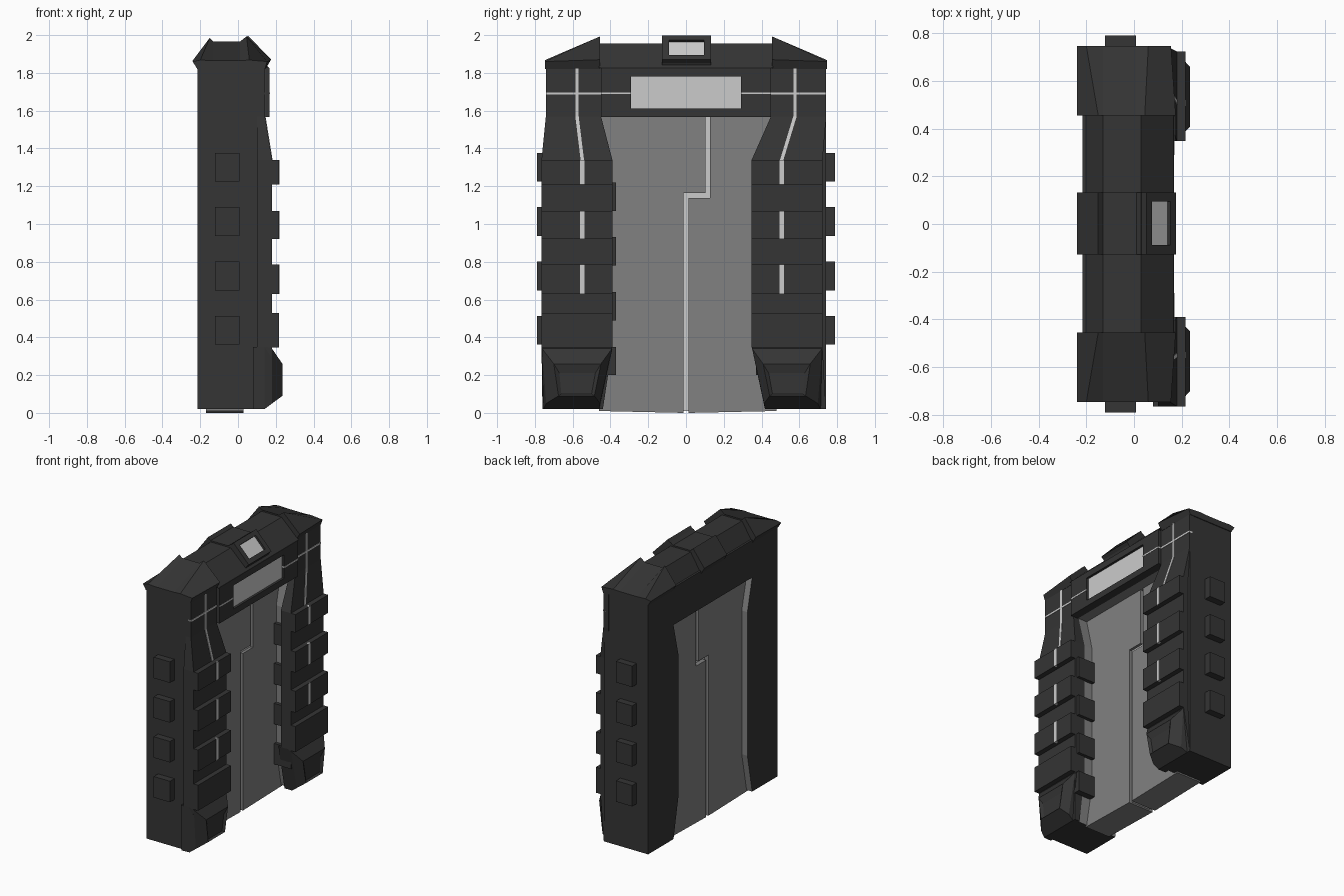
import bpy, bmesh
from math import radians
from mathutils import Matrix, Vector

if "Cube" in bpy.data.objects:
    bpy.data.objects.remove(bpy.data.objects["Cube"])


def mat(name, v):
    m = bpy.data.materials.new(name)
    m.diffuse_color = (v, v, v, 1)
    m.use_nodes = True
    m.node_tree.nodes["Principled BSDF"].inputs["Base Color"].default_value = m.diffuse_color
    return m


DARK = mat("dark_metal", 0.035)
GREY = mat("door_grey", 0.22)
LIGHT = mat("light_panel", 0.7)


def loft(name, rings, m, inner=None):
    """Skin a list of equal-length rings and cap both ends; inner = side faces given the grey slot."""
    bm = bmesh.new()
    vs = [[bm.verts.new(p) for p in r] for r in rings]
    n = len(rings[0])
    bm.faces.new(vs[0])
    bm.faces.new(vs[-1])
    for a, b in zip(vs, vs[1:]):
        for i in range(n):
            j = (i + 1) % n
            f = bm.faces.new((a[i], a[j], b[j], b[i]))
            if inner and i in inner:
                f.material_index = 1
    bmesh.ops.recalc_face_normals(bm, faces=bm.faces)
    me = bpy.data.meshes.new(name)
    bm.to_mesh(me)
    bm.free()
    ob = bpy.data.objects.new(name, me)
    bpy.context.collection.objects.link(ob)
    me.materials.append(m)
    me.materials.append(GREY)
    return ob


def prism_x(name, yz, x0, x1, m, inner=None):
    return loft(name, [[(x, y, z) for y, z in yz] for x in (x0, x1)], m, inner)


def box(name, x, y, z, m):
    return prism_x(name, [(y[0], z[0]), (y[1], z[0]), (y[1], z[1]), (y[0], z[1])], x[0], x[1], m)


def bezel(name, depth, oy, oz, iy, iz, m, mtx):
    """Four-sided picture frame in local yz, placed by a matrix."""
    bars = [((-oy, oy), (iz, oz)), ((-oy, oy), (-oz, -iz)),
            ((-oy, -iy), (-iz, iz)), ((iy, oy), (-iz, iz))]
    for k, (y, z) in enumerate(bars):
        box(f"{name}_{k}", (-depth, 0), y, z, m).matrix_world = mtx


# Main door frame with a shaped opening
inner = [(.45, .02), (.395, .3), (.395, 1.34), (.45, 1.57)]
outline = ([(-.74, .02), (-.74, 1.84), (.74, 1.84), (.74, .02)] + inner
           + [(-y, z) for y, z in reversed(inner)])
prism_x("door_frame", outline, -.215, .14, DARK, inner=range(4, 11))

# Two interlocking door leaves with a light seam set between them
g = .013
prism_x("door_leaf_left", [(-.46, 0.01), (-g, 0), (-g, 1.15 + g), (.115 - g, 1.15 + g),
                           (.115 - g, 1.59), (-.46, 1.59)], -.17, .03, GREY)
prism_x("door_leaf_right", [(.48, 0.01), (g, 0), (g, 1.15 - g), (.115 + g, 1.15 - g),
                            (.115 + g, 1.59), (.48, 1.59)], -.17, .03, GREY)
prism_x("door_seam", [(-g, 0.01), (g, 0.01), (g, 1.15 - g), (.115 + g, 1.15 - g), (.115 + g, 1.57),
                      (.115 - g, 1.57), (.115 - g, 1.15 + g), (-g, 1.15 + g)], -.14, .01, LIGHT)

# Lintel with recessed light panel
bezel("lintel_bezel", .06, .45, .13, .29, .085, DARK, Matrix.Translation((.167, 0, 1.697)))
box("lintel_light", (.1, .15), (-.3, .3), (1.6, 1.79), LIGHT)

RIDGES = [(1.21, 1.34), (.92, 1.07), (.63, .785), (.345, .53)]
for s, side, d in ((-1, "left", .02), (1, "right", -.022)):
    def Y(v, k=1):
        return s * (v + d * k)

    # Pillar facing that thickens toward the middle
    rows = [(1.83, .143, .45, .742, 0), (1.57, .143, .45, .742, 0), (1.34, .18, .37, .745, 1),
            (.35, .18, .37, .745, 1), (.02, .14, .44, .74, 0)]
    loft(f"pillar_face_{side}",
         [[(.1, Y(a, k), z), (x, Y(a, k), z), (x, Y(b, k), z), (.1, Y(b, k), z)]
          for z, x, a, b, k in rows], DARK)

    # Raised ridges, ridge lights, inner lugs, outer knobs
    for i, (z0, z1) in enumerate(RIDGES):
        box(f"ridge_{side}_{i}", (.16, .216), sorted((Y(.37), Y(.745))), (z0, z1), DARK)
        if i < 3:
            box(f"ridge_light_{side}_{i}", (.2, .219), sorted((Y(.517), Y(.541))), (z0, z1), LIGHT)
        zl = 1.07 - i * .29
        box(f"jamb_lug_{side}_{i}", (.02, .165), sorted((s * .37, s * .43)), (zl, zl + .15), DARK)
        zk = 1.225 - i * .288
        box(f"side_knob_{side}_{i}", (-.122, .008), sorted((s * .72, s * .79)), (zk, zk + .152), DARK)

    # Chunky foot tapering out to a flat pad
    def foot_ring(x, z0, z1, a0, a1, b0, b1):
        return [(x, Y(a0), z0), (x, Y(b0), z0), (x, Y(b1), z1), (x, Y(a1), z1)]
    loft(f"foot_{side}", [foot_ring(.08, .02, .35, .44, .37, .74, .745),
                          foot_ring(.14, .02, .35, .44, .37, .735, .745),
                          foot_ring(.18, .05, .34, .435, .372, .72, .742),
                          foot_ring(.235, .09, .26, .465, .43, .655, .68),
                          foot_ring(.222, .1, .21, .48, .46, .64, .65)], DARK)

    # Thin light lines on the pillar top
    path = [(1.83, .143, s * .577), (1.57, .143, s * .577), (1.34, .18, Y(.529))]
    loft(f"pillar_line_{side}",
         [[(x - .02, y - .009, z), (x + .003, y - .009, z), (x + .003, y + .009, z), (x - .02, y + .009, z)]
          for z, x, y in path], LIGHT)
    box(f"cross_line_{side}", (.12, .146), sorted((s * .45, s * .742)), (1.685, 1.697), LIGHT)
    box(f"lintel_line_{side}", (.15, .169), sorted((s * .29, s * .45)), (1.687, 1.697), LIGHT)

    # Corner roof cap sloping down to the outer side
    hi = [(-.215, 1.82), (-.24, 1.865), (-.15, 1.985), (-.13, 1.965), (.01, 1.965),
          (.045, 1.993), (.175, 1.87), (.145, 1.82)]
    lo = [(-.215, 1.82), (-.24, 1.86), (-.2, 1.868), (-.13, 1.865), (.01, 1.865),
          (.06, 1.868), (.155, 1.86), (.142, 1.82)]
    loft(f"corner_cap_{side}", [[(x, s * .455, z) for x, z in hi],
                                [(x, s * .746, z) for x, z in lo]], DARK)

# Roof between the caps
roof = [(-.213, 1.82), (-.13, 1.955), (.03, 1.955), (.167, 1.825)]
loft("roof", [[(x, y, z) for x, z in roof] for y in (-.46, .46)], DARK)

# Central cap carrying a tilted lamp
mid = [(-.215, 1.82), (-.24, 1.865), (-.15, 1.985), (-.13, 1.965), (.01, 1.965),
       (.03, 1.98), (.158, 1.855), (.14, 1.82)]
loft("centre_cap", [[(x, y, z) for x, z in mid] for y in (-.127, .133)], DARK)
tilt = Matrix.Translation((.114, .003, 1.934)) @ Matrix.Rotation(radians(-44), 4, 'Y')
bezel("lamp_bezel", .035, .13, .088, .092, .055, DARK, tilt)
box("lamp", (-.04, -.015), (-.1, .1), (-.06, .06), LIGHT).matrix_world = tilt
